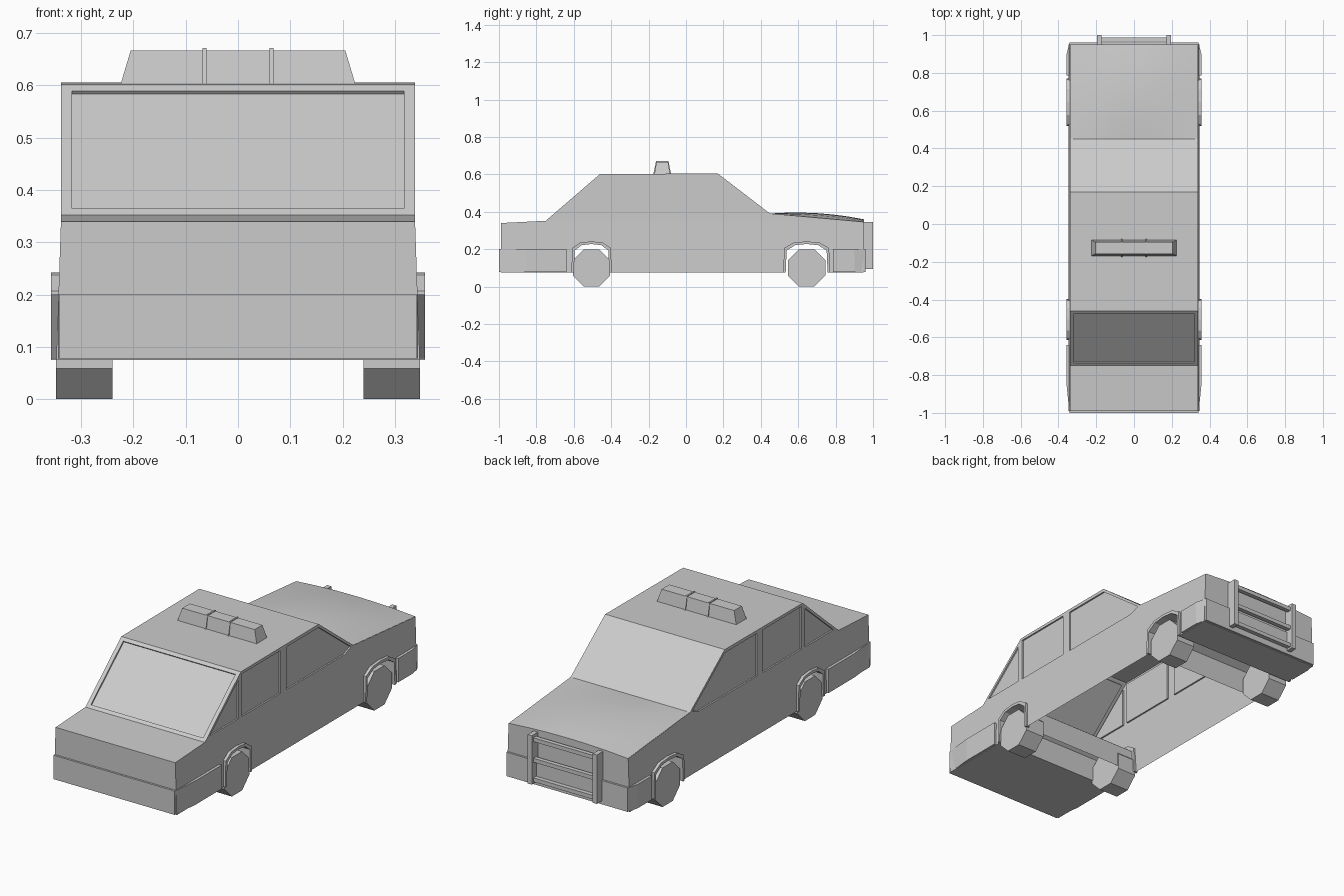
import bpy, bmesh
from math import radians, cos, sin
from mathutils import Vector

cube = bpy.data.objects.get("Cube")
if cube:
    bpy.data.objects.remove(cube)

grey = bpy.data.materials.new("light_grey")
grey.use_nodes = True
GREY = (0.6, 0.6, 0.6, 1)
grey.diffuse_color = GREY
grey.node_tree.nodes["Principled BSDF"].inputs["Base Color"].default_value = GREY


def finish(name, bm):
    bmesh.ops.recalc_face_normals(bm, faces=bm.faces[:])
    mesh = bpy.data.meshes.new(name)
    bm.to_mesh(mesh)
    bm.free()
    mesh.materials.append(grey)
    obj = bpy.data.objects.new(name, mesh)
    bpy.context.collection.objects.link(obj)
    return obj


def add_prism(bm, points, direction):
    """Extrude a flat outline of 3D points along a vector."""
    face = bm.faces.new([bm.verts.new(p) for p in points])
    out = bmesh.ops.extrude_face_region(bm, geom=[face], use_keep_orig=True)
    new = [g for g in out["geom"] if isinstance(g, bmesh.types.BMVert)]
    bmesh.ops.translate(bm, vec=direction, verts=new)


def prism(name, points, direction):
    bm = bmesh.new()
    add_prism(bm, points, direction)
    return finish(name, bm)


def box(name, lo, hi):
    x, y, z = lo
    X, Y, Z = hi
    return prism(name, [(x, y, z), (X, y, z), (X, Y, z), (x, Y, z)], (0, 0, Z - z))


def arch(centre, w, top):
    """Wheel arch outline from -y to +y as (y, z) pairs."""
    half = [(w, 0.075), (w - 0.005, top - 0.035), (w * 0.55, top - 0.006)]
    return ([(centre - a, z) for a, z in half] + [(centre, top)]
            + [(centre + a, z) for a, z in reversed(half)])


SIDES = {"left": 1, "right": -1}
AXLES = {"front": (-0.505, 0.108), "rear": (0.645, 0.125)}

# Body: side profile extruded across the width, with the arches cut through
profile = [(-0.99, 0.075), *arch(-0.505, 0.095, 0.228), *arch(0.645, 0.112, 0.228),
           (0.95, 0.075), (0.95, 0.345), (0.45, 0.39), (0.17, 0.605),
           (-0.46, 0.602), (-0.75, 0.352), (-0.99, 0.34)]
body = prism("body", [(-0.338, y, z) for y, z in profile], (0.676, 0, 0))
bm = bmesh.new()
bm.from_mesh(body.data)
bmesh.ops.bisect_plane(bm, geom=bm.verts[:] + bm.edges[:] + bm.faces[:],
                       plane_co=(0, 0, 0.352), plane_no=(0, 0, 1))
for v in bm.verts:
    if v.co.z < 0.352:
        v.co.x *= 1 + (0.352 - v.co.z) * 0.1
bm.to_mesh(body.data)
bm.free()

# Shallow window recesses
bm = bmesh.new()
windows = [[(-0.71, 0.37), (-0.48, 0.37), (-0.48, 0.567)],
           [(-0.45, 0.37), (-0.14, 0.37), (-0.14, 0.588), (-0.45, 0.588)],
           [(-0.09, 0.37), (0.38, 0.37), (0.43, 0.39), (0.17, 0.588), (-0.09, 0.588)]]
for s in SIDES.values():
    for outline in windows:
        add_prism(bm, [(s * 0.33, y, z) for y, z in outline], (s * 0.1, 0, 0))
low, high = Vector((0, -0.75, 0.352)), Vector((0, -0.46, 0.602))
normal = Vector((0, -0.25, 0.29)).normalized()
corners = [low.lerp(high, t) - normal * 0.008 + Vector((x, 0, 0))
           for x, t in ((-0.317, 0.05), (0.317, 0.05), (0.317, 0.95), (-0.317, 0.95))]
add_prism(bm, corners, normal * 0.05)
cutter = finish("window_cutter", bm)
cutter.hide_render = True
mod = body.modifiers.new("windows", "BOOLEAN")
mod.operation = "DIFFERENCE"
mod.solver = "EXACT"
mod.object = cutter
bpy.context.view_layer.objects.active = body
bpy.ops.object.modifier_apply(modifier=mod.name)
bpy.data.objects.remove(cutter)

# Open floor under the cabin
bm = bmesh.new()
bm.from_mesh(body.data)
floor = [f for f in bm.faces if f.normal.z < -0.9 and f.calc_center_median().z < 0.1
         and -0.4 < f.calc_center_median().y < 0.5]
bmesh.ops.delete(bm, geom=floor, context="FACES")
bm.to_mesh(body.data)
bm.free()

# Crowned bonnet panel with a short skirt
bm = bmesh.new()
bmesh.ops.create_grid(bm, x_segments=6, y_segments=6, size=1)
rim = [e for e in bm.edges if e.is_boundary]
out = bmesh.ops.extrude_edge_only(bm, edges=rim)
skirt = {g for g in out["geom"] if isinstance(g, bmesh.types.BMVert)}
for v in bm.verts:
    x, t = v.co.x, (v.co.y + 1) / 2
    crown = (0.014 * t + 0.07 * t * (1 - t)) * (1 - x * x)
    z = 0.391 - 0.045 * t + crown - (0.02 if v in skirt else 0)
    v.co = (x * 0.337, 0.45 + 0.501 * t, z)
bonnet = finish("bonnet", bm)
bpy.ops.object.select_all(action="DESELECT")
bonnet.select_set(True)
bpy.context.view_layer.objects.active = bonnet
bpy.ops.object.shade_smooth_by_angle(angle=radians(30))

# Wrap-round bumpers
for name, end, bend, start in (("front_bumper", -1, -0.85, -0.64),
                               ("rear_bumper", 0.96, 0.9, 0.785)):
    half = [(0.342, end), (0.357, bend), (0.357, start)]
    plan = half + [(-x, y) for x, y in reversed(half)]
    prism(name, [(x, y, 0.078) for x, y in plan], (0, 0, 0.122))

# Wheels and arch trims
for end, (y0, w) in AXLES.items():
    for side, s in SIDES.items():
        ring = [radians(22.5 + 45 * i) for i in range(8)]
        prism(f"{end}_{side}_wheel",
              [(s * 0.24, y0 + 0.108 * cos(a), 0.1 + 0.108 * sin(a)) for a in ring],
              (s * 0.108, 0, 0))
        trim = arch(y0, w, 0.242) + arch(y0, w - 0.013, 0.228)[::-1]
        prism(f"{end}_{side}_arch_trim", [(s * 0.335, y, z) for y, z in trim],
              (s * 0.022, 0, 0))

# Roof light bar with two dividers
bm = bmesh.new()
bmesh.ops.create_cube(bm, size=2)
for v in bm.verts:
    top = v.co.z > 0
    v.co = (v.co.x * (0.205 if top else 0.225),
            -0.127 + v.co.y * (0.031 if top else 0.042), 0.667 if top else 0.6)
finish("light_bar", bm)
for side, s in SIDES.items():
    prism(f"light_bar_{side}_divider",
          [(s * 0.06, -0.175, 0.6), (s * 0.06, -0.16, 0.671),
           (s * 0.06, -0.094, 0.671), (s * 0.06, -0.079, 0.6)], (s * 0.008, 0, 0))

# Push bar: two posts and three rails
for side, s in SIDES.items():
    x = s * 0.184
    box(f"push_bar_{side}_post", (x - 0.012, 0.95, 0.095), (x + 0.012, 1.0, 0.345))
for name, z in (("lower", 0.115), ("middle", 0.215), ("upper", 0.32)):
    box(f"push_bar_{name}_rail", (-0.18, 0.965, z - 0.01), (0.18, 0.987, z + 0.01))
